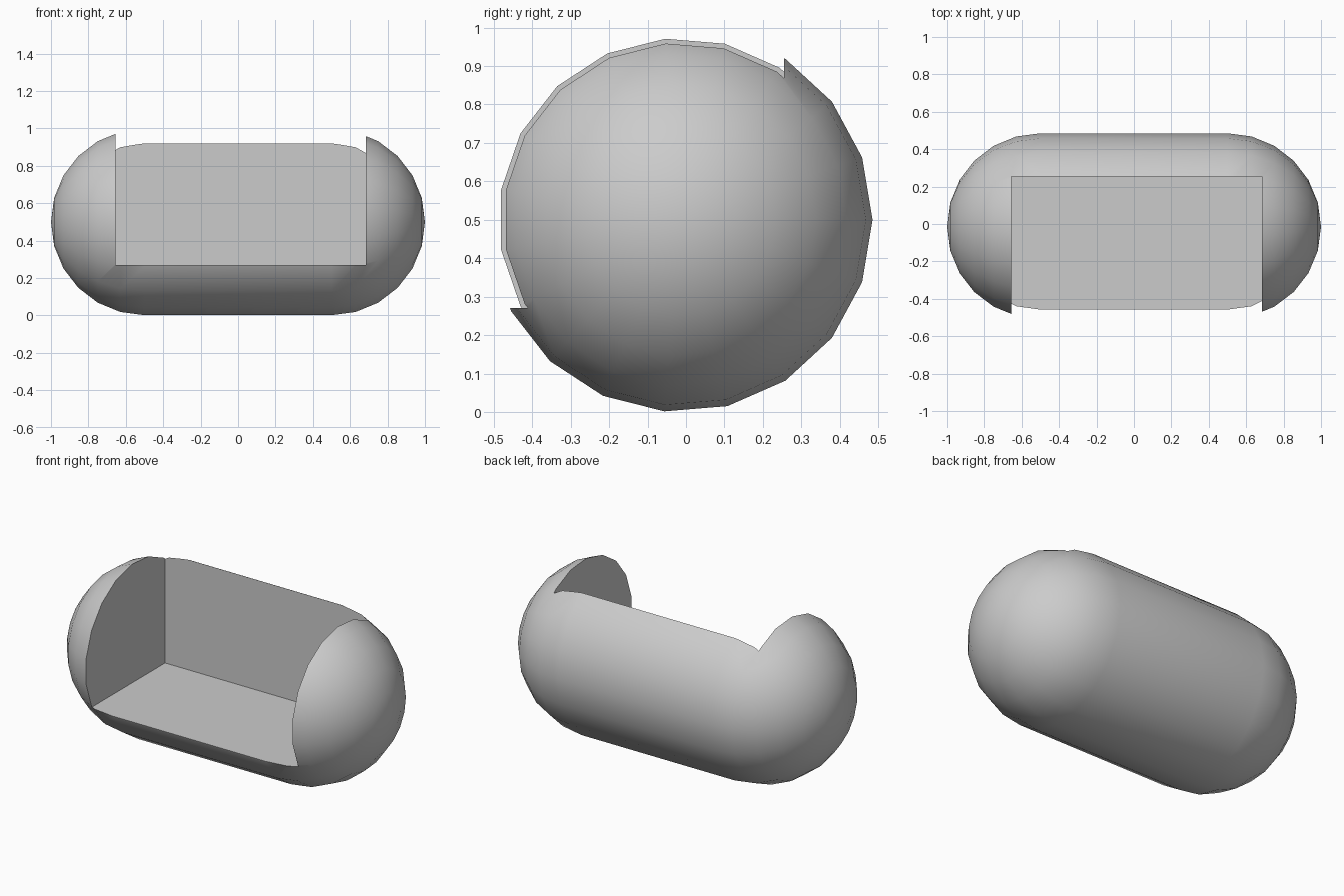
import bpy, bmesh, math
from mathutils import Vector, Matrix

cube = bpy.data.objects.get("Cube")
if cube:
    bpy.data.objects.remove(cube, do_unlink=True)

SIDES, RINGS = 19, 6
RADIUS, HALF = 0.5, 0.5          # cap radius, half length of the straight part
CENTRE = Vector((0, -0.015, 0.5))

grey = bpy.data.materials.new("light_grey")
grey.use_nodes = True
colour = (0.6, 0.6, 0.6, 1)
grey.diffuse_color = colour
grey.node_tree.nodes["Principled BSDF"].inputs["Base Color"].default_value = colour


def make_object(name, bm):
    bmesh.ops.recalc_face_normals(bm, faces=bm.faces)
    mesh = bpy.data.meshes.new(name)
    bm.to_mesh(mesh)
    bm.free()
    mesh.materials.append(grey)
    obj = bpy.data.objects.new(name, mesh)
    bpy.context.collection.objects.link(obj)
    return obj


# Capsule body: half outline spun about the x axis
bm = bmesh.new()
angles = [i * math.pi / 2 / RINGS for i in range(RINGS + 1)]
right_end = [(HALF + RADIUS * math.cos(a), RADIUS * math.sin(a)) for a in angles]
outline = right_end + [(-x, r) for x, r in reversed(right_end)]
verts = [bm.verts.new(CENTRE + Vector((x, r, 0))) for x, r in outline]
edges = [bm.edges.new(pair) for pair in zip(verts, verts[1:])]
bmesh.ops.spin(bm, geom=verts + edges, cent=CENTRE, axis=(1, 0, 0),
               angle=math.tau, steps=SIDES)
bmesh.ops.remove_doubles(bm, verts=bm.verts, dist=0.0005)
body = make_object("capsule_body", bm)

# Box that opens the upper front
low, high = Vector((-0.655, -1, 0.27)), Vector((0.685, 0.255, 1.5))
bm = bmesh.new()
bmesh.ops.create_cube(bm, size=1, matrix=Matrix.Translation((low + high) / 2)
                      @ Matrix.Diagonal((*(high - low), 1)))
cutter = make_object("opening_cutter", bm)
cutter.hide_render = True

cut = body.modifiers.new("opening", "BOOLEAN")
cut.operation = "DIFFERENCE"
cut.solver = "EXACT"
cut.object = cutter

bpy.ops.object.select_all(action="DESELECT")
body.select_set(True)
bpy.context.view_layer.objects.active = body
bpy.ops.object.modifier_apply(modifier=cut.name)
bpy.data.objects.remove(cutter, do_unlink=True)

# Smooth shell, crisp cut edges
bpy.ops.object.shade_smooth_by_angle(angle=math.radians(30))
